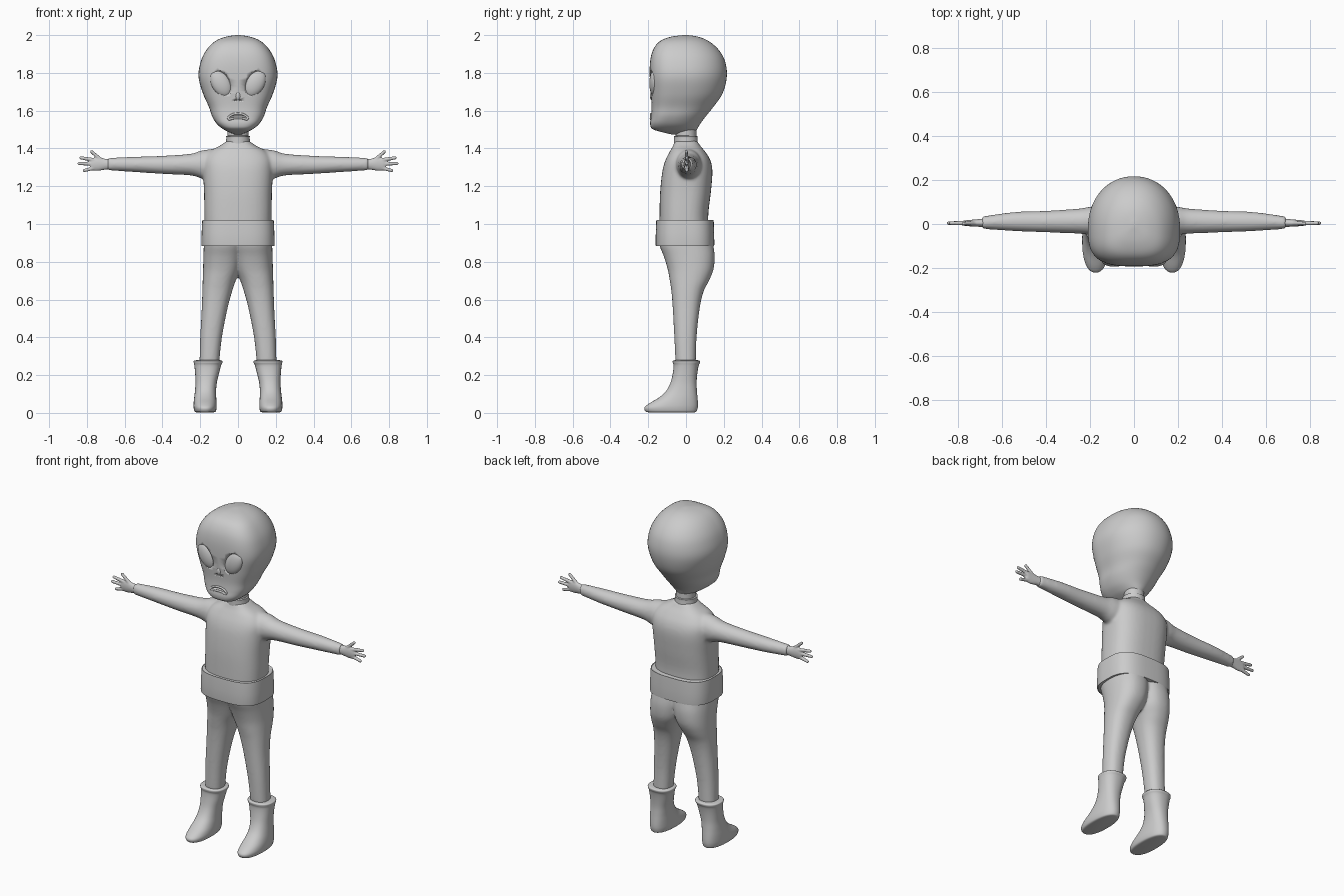
import bpy, bmesh, math
from mathutils import Matrix, Vector

if "Cube" in bpy.data.objects:
    bpy.data.objects.remove(bpy.data.objects["Cube"], do_unlink=True)

grey = bpy.data.materials.new("plain grey")
grey.use_nodes = True
grey.diffuse_color = (0.6, 0.6, 0.6, 1)
grey.node_tree.nodes["Principled BSDF"].inputs["Base Color"].default_value = (0.6, 0.6, 0.6, 1)


def spline(rows, steps):
    """Smooth curve through rows of values."""
    out = []
    last = len(rows) - 1
    for i in range(last):
        p = [rows[max(0, min(last, i + k))] for k in (-1, 0, 1, 2)]
        for s in range(steps):
            t = s / steps
            out.append([0.5 * (2 * b + (c - a) * t + (2 * a - 5 * b + 4 * c - d) * t * t
                               + (3 * b - a - 3 * c + d) * t ** 3) for a, b, c, d in zip(*p)])
    return out + [list(rows[-1])]


def loft(bm, rows, axis="z", power=(2, 2), mid=0.5, steps=4, sides=40):
    """Skin sections given as (position, a min, a max, b min, b max)."""
    rings = []
    for t, a0, a1, b0, b1 in spline(rows, steps):
        ring = []
        centre = b0 + (b1 - b0) * mid
        for k in range(sides):
            ang = 2 * math.pi * k / sides
            c, s = math.cos(ang), math.sin(ang)
            n = power[0] if s < 0 else power[1]
            a = (a0 + a1) / 2 + (a1 - a0) / 2 * math.copysign(abs(c) ** (2 / n), c)
            reach = centre - b0 if s < 0 else b1 - centre
            b = centre + reach * math.copysign(abs(s) ** (2 / n), s)
            ring.append(bm.verts.new((a, b, t) if axis == "z" else (t, a, b)))
        rings.append(ring)
    for lo, hi in zip(rings, rings[1:]):
        for k in range(sides):
            j = (k + 1) % sides
            bm.faces.new((lo[k], lo[j], hi[j], hi[k]))
    bm.faces.new(rings[0])
    bm.faces.new(rings[-1])


def ball(bm, place, size, tilt=0):
    m = Matrix.Translation(place) @ Matrix.Rotation(tilt, 4, "Y") @ Matrix.Diagonal((*size, 1))
    bmesh.ops.create_uvsphere(bm, u_segments=32, v_segments=20, radius=1, matrix=m)


def finish(name, bm, mirror=False, voxel=0, smooth=0):
    """Make the object, optionally mirrored and fused into one skin."""
    bmesh.ops.recalc_face_normals(bm, faces=bm.faces)
    mesh = bpy.data.meshes.new(name)
    bm.to_mesh(mesh)
    bm.free()
    ob = bpy.data.objects.new(name, mesh)
    bpy.context.collection.objects.link(ob)
    mesh.materials.append(grey)
    bpy.ops.object.select_all(action="DESELECT")
    ob.select_set(True)
    bpy.context.view_layer.objects.active = ob
    bpy.ops.object.shade_smooth_by_angle(angle=math.radians(50))
    if mirror:
        mod = ob.modifiers.new("mirror", "MIRROR")
        mod.use_mirror_merge = False
    if voxel:
        mod = ob.modifiers.new("fuse", "REMESH")
        mod.mode, mod.voxel_size, mod.use_smooth_shade = "VOXEL", voxel, True
        mod = ob.modifiers.new("soften", "SMOOTH")
        mod.factor, mod.iterations = 0.5, smooth
    return ob


# Head: flat face, round back, small chin
bm = bmesh.new()
loft(bm, [(1.475, -.02, .02, -.08, .04), (1.487, -.05, .05, -.13, .05), (1.503, -.08, .08, -.178, .06),
          (1.53, -.112, .112, -.19, .075), (1.57, -.137, .137, -.185, .105), (1.62, -.154, .154, -.182, .145),
          (1.69, -.185, .185, -.186, .193), (1.78, -.209, .209, -.192, .216), (1.86, -.197, .197, -.19, .207),
          (1.92, -.168, .168, -.175, .175), (1.965, -.125, .125, -.142, .125), (1.99, -.07, .07, -.085, .07),
          (2.0, -.01, .01, -.015, .01)], power=(3, 2.1), mid=0.42, steps=5, sides=64)
head = finish("head", bm)
bpy.context.view_layer.update()


def face_point(x, z, out=0):
    hit = head.ray_cast(Vector((x, -1, z)), Vector((0, 1, 0)))[1]
    return Vector((x, hit.y - out, z))


# Facial details follow the surface of the head
tilt = math.radians(28)
eye_at, nostril_at = face_point(.09, 1.745), face_point(.013, 1.655)
lip_shape = [(-.05, 1.557), (-.036, 1.576), (0, 1.583), (.036, 1.576), (.05, 1.557), (.025, 1.56), (0, 1.561), (-.025, 1.56)]
lip_points = [face_point(x, z) for x, z in lip_shape]
mouth_at = face_point(0, 1.569)

bm = bmesh.new()
for side in (-1, 1):
    ball(bm, (side * eye_at.x, eye_at.y - .008, eye_at.z), (.05, .03, .078), side * tilt)
    ball(bm, (side * nostril_at.x, nostril_at.y, nostril_at.z), (.005, .008, .005))
ball(bm, mouth_at, (.044, .018, .011))
cutter = finish("socket_cutter", bm)
cutter.hide_render = True
cut = head.modifiers.new("sockets", "BOOLEAN")
cut.operation, cut.object, cut.solver = "DIFFERENCE", cutter, "EXACT"
bpy.context.view_layer.objects.active = head
bpy.ops.object.modifier_apply(modifier=cut.name)
bpy.data.objects.remove(cutter, do_unlink=True)

bm = bmesh.new()
ball(bm, eye_at + Vector((0, .018, 0)), (.05, .027, .076), tilt)
finish("eyes", bm, mirror=True)

bm = bmesh.new()
ball(bm, face_point(0, 1.678, -.004), (.013, .01, .022))
finish("nose", bm)

curve = bpy.data.curves.new("lips", "CURVE")
curve.dimensions, curve.bevel_depth, curve.bevel_resolution = "3D", .006, 3
path = curve.splines.new("BEZIER")
path.bezier_points.add(len(lip_points) - 1)
path.use_cyclic_u = True
for point, place in zip(path.bezier_points, lip_points):
    point.co = place
    point.handle_left_type = point.handle_right_type = "AUTO"
curve.materials.append(grey)
bpy.context.collection.objects.link(bpy.data.objects.new("lips", curve))

# Neck and collar
bm = bmesh.new()
loft(bm, [(1.38, -.06, .06, -.06, .06), (1.45, -.055, .055, -.055, .055), (1.53, -.058, .058, -.055, .055)])
finish("neck", bm)
bm = bmesh.new()
loft(bm, [(1.41, -.064, .064, -.064, .064), (1.455, -.062, .062, -.064, .06),
          (1.465, -.062, .062, -.064, .06), (1.468, -.05, .05, -.05, .05)])
finish("collar", bm)

# Jumper: body and sleeves fused
bm = bmesh.new()
loft(bm, [(.93, -.175, .175, -.14, .12), (1.05, -.178, .178, -.14, .118), (1.17, -.18, .18, -.137, .132),
          (1.28, -.185, .185, -.125, .14), (1.34, -.182, .182, -.108, .128), (1.385, -.15, .15, -.085, .1),
          (1.415, -.095, .095, -.068, .075), (1.44, -.06, .06, -.06, .06)], power=(2.6, 2.6))
loft(bm, [(.1, -.06, .085, 1.225, 1.4), (.19, -.052, .08, 1.24, 1.39), (.25, -.044, .07, 1.257, 1.372),
          (.4, -.038, .06, 1.265, 1.361), (.55, -.032, .054, 1.275, 1.356), (.69, -.022, .034, 1.284, 1.35)], axis="x")
sleeve = bm.faces[:]
copy = bmesh.ops.duplicate(bm, geom=bm.verts[:] + bm.edges[:] + sleeve)["geom"]
bmesh.ops.scale(bm, vec=(-1, 1, 1), verts=[v for v in copy if isinstance(v, bmesh.types.BMVert)])
finish("jumper", bm, voxel=.008, smooth=10)

# Hands: palm, three fingers and a raised thumb
bm = bmesh.new()
loft(bm, [(.675, -.014, .026, 1.288, 1.345), (.7, -.013, .023, 1.288, 1.345), (.74, -.011, .019, 1.282, 1.352),
          (.77, -.008, .016, 1.284, 1.346), (.782, -.004, .01, 1.295, 1.335)], axis="x", sides=24)
digits = [((.715, .004, 1.33), (.775, .002, 1.383)), ((.755, .004, 1.338), (.832, .004, 1.35)),
          ((.76, .004, 1.318), (.842, .004, 1.32)), ((.755, .004, 1.298), (.815, .004, 1.283))]
for start, end in digits:
    a, b = Vector(start), Vector(end)
    for k in range(13):
        t = k / 12
        r = .0115 - .0025 * t
        bmesh.ops.create_icosphere(bm, subdivisions=2, radius=r, matrix=Matrix.Translation(a.lerp(b, t)))
finish("hands", bm, mirror=True, voxel=.004, smooth=4)

# Belt
bm = bmesh.new()
loft(bm, [(.885, -.18, .18, -.148, .138), (.888, -.19, .19, -.157, .147), (.894, -.194, .194, -.161, .15),
          (1.01, -.19, .19, -.158, .147), (1.018, -.186, .186, -.154, .143), (1.02, -.17, .17, -.135, .12)],
     power=(3, 3), steps=2, sides=64)
finish("belt", bm)

# Trousers: legs merge at the hips
bm = bmesh.new()
loft(bm, [(.26, .1, .204, -.055, .052), (.4, .085, .2, -.062, .056), (.55, .056, .192, -.07, .072),
          (.64, .032, .189, -.077, .092), (.7, .012, .187, -.086, .122), (.76, -.015, .185, -.097, .146),
          (.83, -.03, .183, -.118, .152), (.89, -.04, .181, -.142, .144), (.94, -.04, .178, -.142, .135)],
     power=(2.3, 2.3))
finish("trousers", bm, mirror=True, voxel=.008, smooth=10)

# Boots: rounded toe and flared cuff
bm = bmesh.new()
loft(bm, [(.003, .13, .22, -.2, .045), (.008, .118, .23, -.215, .056), (.028, .113, .235, -.22, .062),
          (.05, .113, .235, -.195, .063), (.08, .115, .232, -.145, .061), (.115, .116, .228, -.106, .058),
          (.16, .112, .225, -.082, .056), (.21, .1, .227, -.07, .06), (.25, .09, .231, -.066, .067),
          (.265, .083, .234, -.07, .074), (.275, .083, .234, -.07, .074), (.279, .095, .222, -.06, .062)],
     power=(2.3, 2.3))
finish("boots", bm, mirror=True)
